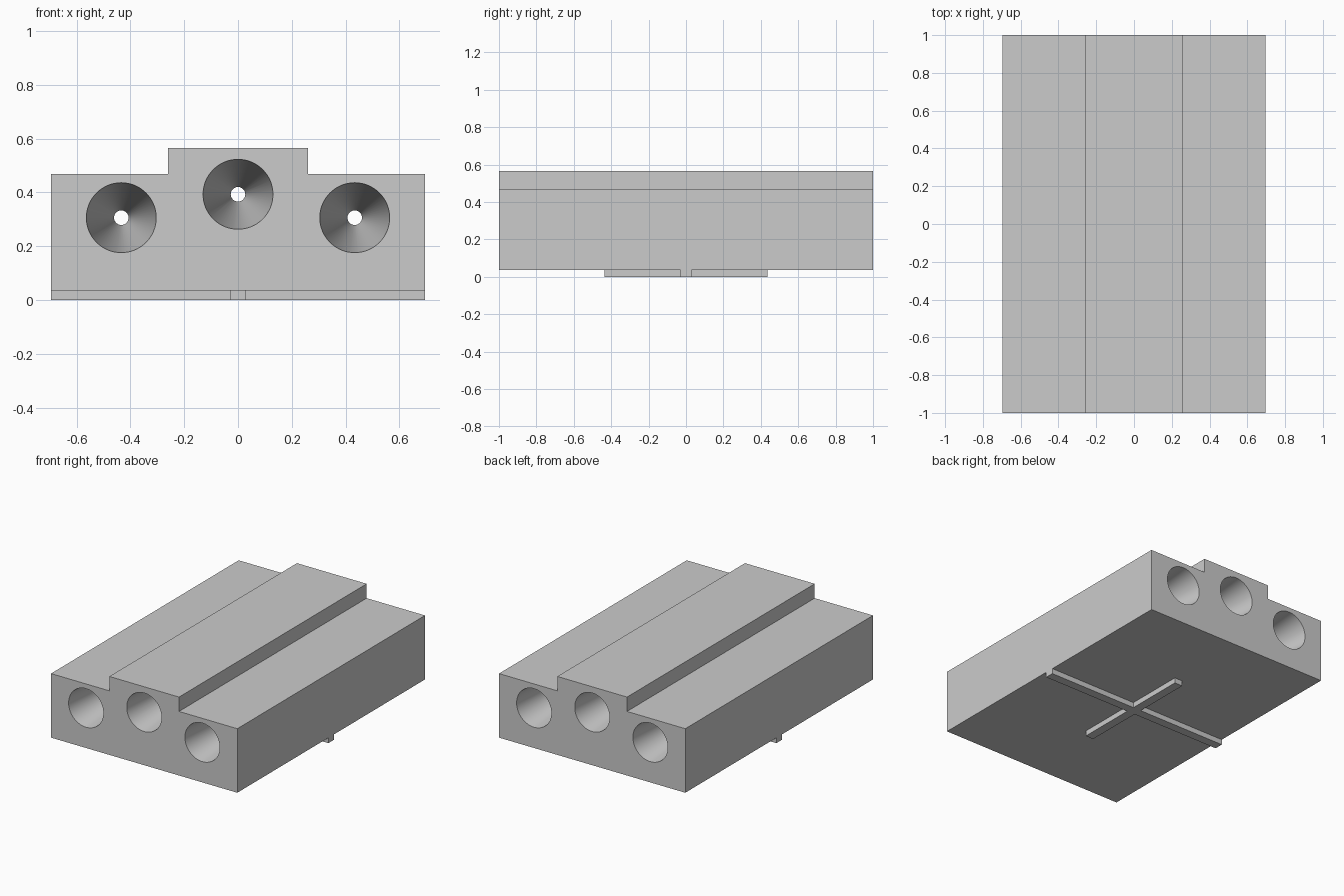
import bpy
import bmesh
import math

cube = bpy.data.objects.get("Cube")
if cube:
    bpy.data.objects.remove(cube, do_unlink=True)

grey = bpy.data.materials.new("plain grey")
grey.use_nodes = True
grey.diffuse_color = (0.6, 0.6, 0.6, 1)
grey.node_tree.nodes["Principled BSDF"].inputs["Base Color"].default_value = (0.6, 0.6, 0.6, 1)


def finish(name, bm):
    bmesh.ops.recalc_face_normals(bm, faces=bm.faces[:])
    mesh = bpy.data.meshes.new(name)
    bm.to_mesh(mesh)
    bm.free()
    mesh.materials.append(grey)
    obj = bpy.data.objects.new(name, mesh)
    bpy.context.collection.objects.link(obj)
    return obj


def prism(name, outline, place, shift):
    """Extrude a closed 2D outline along a vector."""
    bm = bmesh.new()
    face = bm.faces.new([bm.verts.new(place(a, b)) for a, b in outline])
    new = bmesh.ops.extrude_face_region(bm, geom=[face])["geom"]
    verts = [v for v in new if isinstance(v, bmesh.types.BMVert)]
    bmesh.ops.translate(bm, verts=verts, vec=shift)
    return finish(name, bm)


def hourglass(name, x, z, sides=64):
    """Double cone along y, narrowest in the middle."""
    mouth, waist, reach = 0.13, 0.027, 1.1
    outer = waist + (mouth - waist) * reach
    bm = bmesh.new()
    rings = []
    for y, r in ((-reach, outer), (0, waist), (reach, outer)):
        angles = [2 * math.pi * i / sides for i in range(sides)]
        rings.append([bm.verts.new((x + r * math.cos(a), y, z + r * math.sin(a))) for a in angles])
    for low, high in zip(rings, rings[1:]):
        for i in range(sides):
            j = (i + 1) % sides
            bm.faces.new((low[i], low[j], high[j], high[i]))
    bm.faces.new(rings[0])
    bm.faces.new(rings[-1])
    obj = finish(name, bm)
    obj.hide_render = True
    return obj


# Stepped block
half, step, base, shoulder, top = 0.695, 0.26, 0.036, 0.468, 0.565
right_side = [(half, base), (half, shoulder), (step, shoulder), (step, top)]
outline = right_side + [(-x, z) for x, z in reversed(right_side)]
block = prism("stepped_block", outline, lambda x, z: (x, -1, z), (0, 2, 0))

# Three tapered bores through the block
for x, z in ((-0.434, 0.306), (0, 0.393), (0.434, 0.306)):
    cutter = hourglass("bore_cutter", x, z)
    cut = block.modifiers.new("bore", 'BOOLEAN')
    cut.operation = 'DIFFERENCE'
    cut.solver = 'EXACT'
    cut.object = cutter
    bpy.context.view_layer.objects.active = block
    bpy.ops.object.modifier_apply(modifier=cut.name)
    bpy.data.objects.remove(cutter, do_unlink=True)

bpy.ops.object.select_all(action='DESELECT')
block.select_set(True)
bpy.context.view_layer.objects.active = block
bpy.ops.object.shade_smooth_by_angle(angle=math.radians(9))

# Cross-shaped rib under the block
w, arm = 0.03, 0.436
quarter = [(half, -w), (half, w), (w, w), (w, arm)]
cross = quarter + [(-x, y) for x, y in reversed(quarter[1:])]
cross += [(-half, -w), (-w, -w), (-w, -arm), (w, -arm), (w, -w)]
prism("cross_rib", cross, lambda x, y: (x, y, 0), (0, 0, base))
